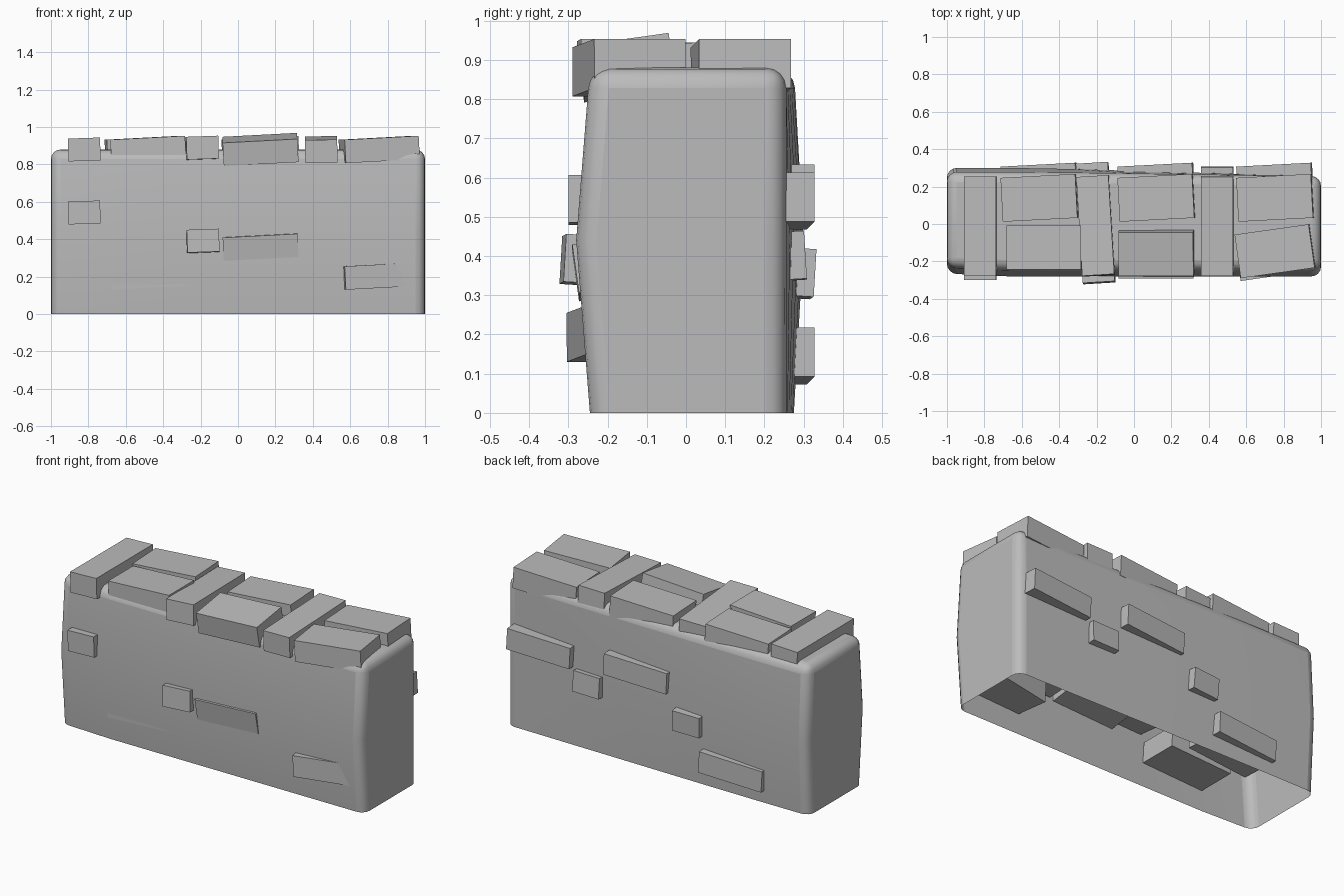
import bpy, bmesh
from math import radians

if "Cube" in bpy.data.objects:
    bpy.data.objects.remove(bpy.data.objects["Cube"], do_unlink=True)

stone = bpy.data.materials.new("grey stone")
stone.diffuse_color = (0.5, 0.5, 0.5, 1)
stone.use_nodes = True
shader = stone.node_tree.nodes["Principled BSDF"]
shader.inputs["Base Color"].default_value = (0.5, 0.5, 0.5, 1)
shader.inputs["Roughness"].default_value = 0.8


def add_object(name, bm):
    mesh = bpy.data.meshes.new(name)
    bm.to_mesh(mesh)
    bm.free()
    mesh.materials.append(stone)
    obj = bpy.data.objects.new(name, mesh)
    bpy.context.collection.objects.link(obj)
    return obj


# Wall body: a subdivided block, open below, bulging at mid height
HEIGHT = 0.88
bm = bmesh.new()
bmesh.ops.create_cube(bm, size=2)
for axis, cuts in ((0, 5), (2, 1)):
    along = [e for e in bm.edges
             if abs(e.verts[0].co[axis] - e.verts[1].co[axis]) > 0.5]
    bmesh.ops.subdivide_edges(bm, edges=along, cuts=cuts, use_grid_fill=True)
bottom = [f for f in bm.faces if f.normal.z < -0.9]
bmesh.ops.delete(bm, geom=bottom, context='FACES')
for v in bm.verts:
    x, side, level = v.co
    bulge = 1 - abs(level)
    lean = min(1, (1 - x) * 0.65)          # back swells towards the right end
    if side < 0:
        v.co.y = -0.245 - 0.035 * bulge + (0.015 if x < -0.9 else 0)
    else:
        v.co.y = 0.255 + lean * (0.02 + 0.025 * bulge)
    v.co.z = (level + 1) / 2 * HEIGHT
body = add_object("wall_body", bm)
bevel = body.modifiers.new("rounded corners", 'BEVEL')
bevel.width = 0.052
bevel.segments = 4
bevel.limit_method = 'ANGLE'
bevel.angle_limit = radians(40)
bpy.context.view_layer.objects.active = body
body.select_set(True)
bpy.ops.object.shade_smooth_by_angle(angle=radians(40))
body.select_set(False)


def block(name, centre, size, turn=(0, 0, 0)):
    bm = bmesh.new()
    bmesh.ops.create_cube(bm, size=1)
    bmesh.ops.scale(bm, vec=size, verts=bm.verts)
    obj = add_object(name, bm)
    obj.location = centre
    obj.rotation_euler = [radians(a) for a in turn]


LONG = (0.4, 0.235, 0.125)
TOP = 0.88

# Long bricks: x, top y, wall y, wall z, turn; each has a copy set in the wall
front = [(-0.48, -0.125, -0.14, 0.203, (0, -3, 0)),
         (0.12, -0.152, -0.165, 0.373, (8, -3, 0)),
         (0.755, -0.145, -0.16, 0.203, (0, -3, 8))]
back = [(-0.505, 0.14, 0.2, 0.145, (0, -3, 3)),
        (0.12, 0.14, 0.2, 0.56, (0, -3, 3)),
        (0.755, 0.14, 0.2, 0.54, (0, -3, 3))]
for row, bricks in (("front", front), ("back", back)):
    for i, (x, top_y, wall_y, wall_z, turn) in enumerate(bricks, 1):
        block(f"{row}_cap_brick_{i}", (x, top_y, TOP), LONG, turn)
        block(f"{row}_wall_brick_{i}", (x, wall_y, wall_z), LONG, turn)

# Cross bricks spanning the thickness: x, wall y, wall z, wall length, turn
cross = [(-0.822, -0.025, 0.543, 0.55, (0, -2, 0)),
         (-0.205, 0.005, 0.373, 0.64, (-3.5, -2, 3.5)),
         (0.445, 0.025, 0.385, 0.56, (3.5, -1, 0))]
for i, (x, wall_y, wall_z, length, turn) in enumerate(cross, 1):
    cap_turn = (turn[0] * 0.6, turn[1], turn[2])
    block(f"cross_cap_brick_{i}", (x, -0.01, TOP), (0.172, 0.53, 0.122), cap_turn)
    block(f"cross_wall_brick_{i}", (x, wall_y, wall_z), (0.172, length, 0.122), turn)
